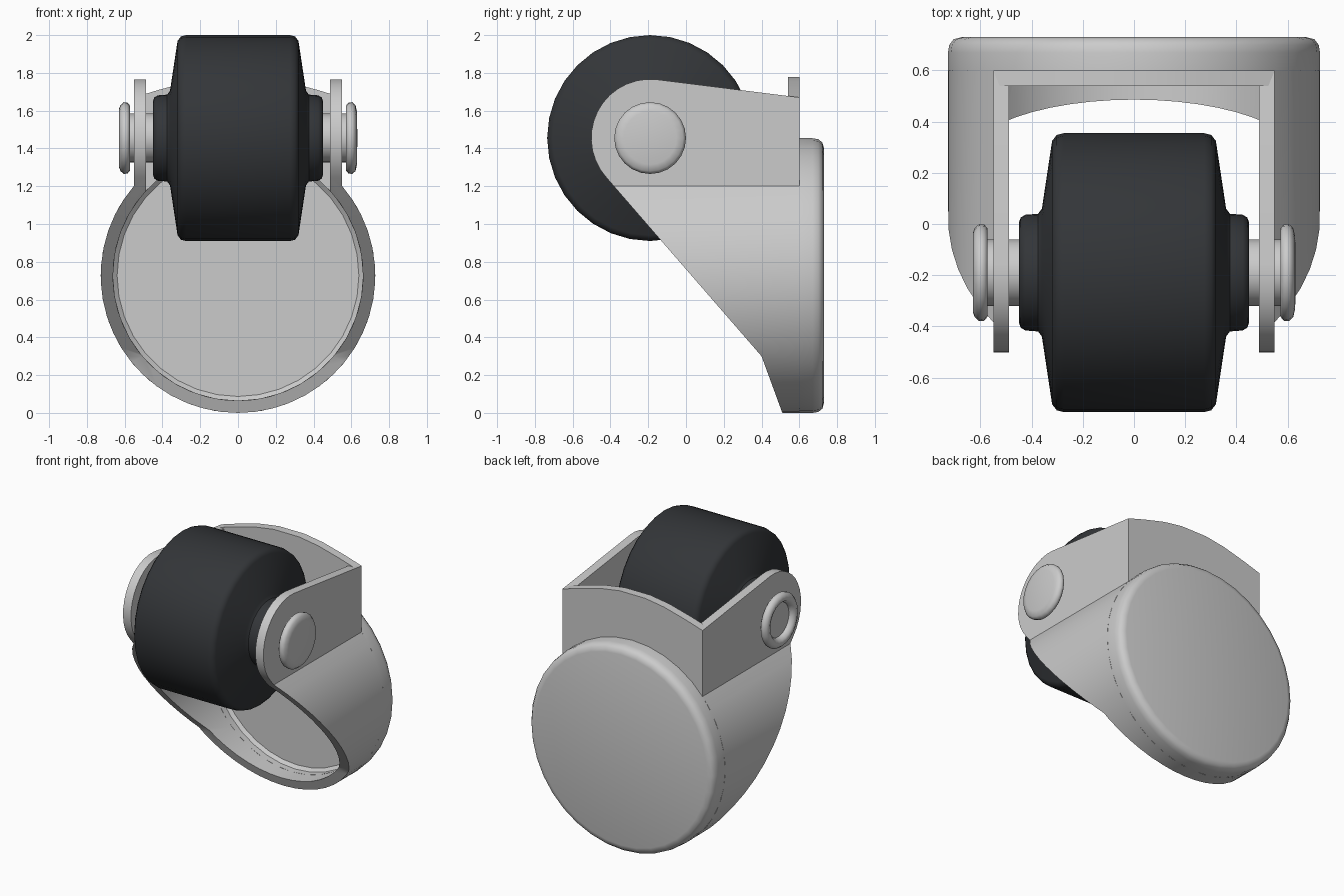
import bpy, bmesh, math

if "Cube" in bpy.data.objects:
    bpy.data.objects.remove(bpy.data.objects["Cube"])

AY, AZ = -0.19, 1.455      # wheel axle position
R, CZ = 0.727, 0.727       # cup radius and centre height
RI = 0.662                 # inner cup radius
XO, XI = 0.55, 0.488       # outer / inner face of fork plates


def finish(name, bm, angle=35, mat=None):
    bmesh.ops.recalc_face_normals(bm, faces=bm.faces)
    me = bpy.data.meshes.new(name)
    bm.to_mesh(me)
    bm.free()
    ob = bpy.data.objects.new(name, me)
    bpy.context.collection.objects.link(ob)
    if mat:
        me.materials.append(mat)
    smooth(ob, angle)
    return ob


def smooth(ob, angle=35):
    bpy.ops.object.select_all(action='DESELECT')
    ob.select_set(True)
    bpy.context.view_layer.objects.active = ob
    bpy.ops.object.shade_smooth_by_angle(angle=math.radians(angle))


def lathe(name, profile, axis, cy, cz, n=32, mat=None, angle=35):
    """Spin (radius, position) pairs round the x or y axis."""
    bm = bmesh.new()
    rings = []
    for r, t in profile:
        ring = []
        for i in range(n if r > 0 else 1):
            a = 2 * math.pi * i / n
            c, s = r * math.cos(a), r * math.sin(a)
            ring.append(bm.verts.new((t, cy + c, cz + s) if axis == 'X' else (c, t, cz + s)))
        rings.append(ring)
    for p, q in zip(rings, rings[1:]):
        for i in range(n):
            j = (i + 1) % n
            quad = [p[i % len(p)], p[j % len(p)], q[j % len(q)], q[i % len(q)]]
            bm.faces.new(list(dict.fromkeys(quad)))
    return finish(name, bm, angle, mat)


def prism(name, pts, axis, a, b):
    """Extrude a 2D outline: (y, z) along x, or (x, z) along y."""
    bm = bmesh.new()
    ends = [[bm.verts.new((t, u, v) if axis == 'X' else (u, t, v)) for u, v in pts] for t in (a, b)]
    for e in ends:
        bm.faces.new(e)
    for i in range(len(pts)):
        j = (i + 1) % len(pts)
        bm.faces.new((ends[0][i], ends[0][j], ends[1][j], ends[1][i]))
    return finish(name, bm)


def arc(cx, cz, r, a0, a1, n):
    return [(cx + r * math.cos(a0 + (a1 - a0) * i / n), cz + r * math.sin(a0 + (a1 - a0) * i / n))
            for i in range(n + 1)]


# Fork: keyhole-shaped strip trimmed to the side profile
ao, ai = math.acos(XO / R), math.acos(XI / RI)
outer = [(XO, 1.9)] + arc(0, CZ, R, ao, -math.pi - ao, 36) + [(-XO, 1.9)]
inner = [(XI, 1.9)] + arc(0, CZ, RI, ai, -math.pi - ai, 36) + [(-XI, 1.9)]
fork = prism("fork", outer + inner[::-1], 'Y', -0.8, 0.9)
side = arc(AY, AZ, 0.312, math.radians(84), math.radians(222), 14)
side += [(0.40, 0.30), (0.51, 0.0), (0.51, -0.1), (0.60, -0.1), (0.60, 1.67)]
cutter = prism("fork_trim_cutter", side, 'X', -1, 1)
mod = fork.modifiers.new("trim", 'BOOLEAN')
mod.operation, mod.solver, mod.object = 'INTERSECT', 'EXACT', cutter
smooth(fork)
bpy.ops.object.modifier_apply(modifier="trim")
bpy.data.objects.remove(cutter)
smooth(fork)

# Arched wall joining the fork plates behind the wheel
top = [(XO, 1.67), (0.42, 1.71), (0.25, 1.755), (0.1, 1.778),
       (-0.1, 1.778), (-0.25, 1.755), (-0.42, 1.71), (-XO, 1.67)]
low = arc(0, CZ, RI, math.pi - ai, ai, 12)
prism("back_wall", top + [(-XO, 1.2)] + low + [(XO, 1.2)], 'Y', 0.54, 0.60)

# Round mounting cup with a rolled rim
lathe("mounting_cup", [(0, 0.73), (0.675, 0.73), (0.705, 0.722), (0.722, 0.70), (R, 0.67),
                       (R, 0.599), (RI, 0.599), (RI, 0.645), (0.64, 0.665), (0, 0.665)],
      'Y', 0, CZ, 36, angle=40)

# Wheel with hub bosses
dark = bpy.data.materials.new("dark_rubber")
dark.diffuse_color = (0.033, 0.036, 0.04, 1)
dark.use_nodes = True
dark.node_tree.nodes["Principled BSDF"].inputs["Base Color"].default_value = dark.diffuse_color
half = [(0.545, 0.275), (0.538, 0.302), (0.515, 0.32), (0.25, 0.36), (0.23, 0.375),
        (0.226, 0.425), (0.215, 0.443), (0.195, 0.45), (0, 0.45)]
lathe("wheel", [(r, -x) for r, x in half[::-1]] + half, 'X', AY, AZ, 32, dark, 45)

# Axle and rivet heads: solid on the right, hollow on the left
lathe("axle", [(0, -0.585), (0.13, -0.585), (0.13, 0.585), (0, 0.585)], 'X', AY, AZ, 24)
head = [(0, 0.572), (0.172, 0.572), (0.188, 0.585), (0.19, 0.605), (0.175, 0.622)]
lathe("right_rivet_head", head + [(0.14, 0.63), (0, 0.632)], 'X', AY, AZ, 24, angle=50)
hollow = [(0.155, 0.63), (0.135, 0.622), (0.12, 0.60), (0.12, 0.59), (0, 0.59)]
lathe("left_rivet_head", [(r, -x) for r, x in head + hollow], 'X', AY, AZ, 24, angle=50)
